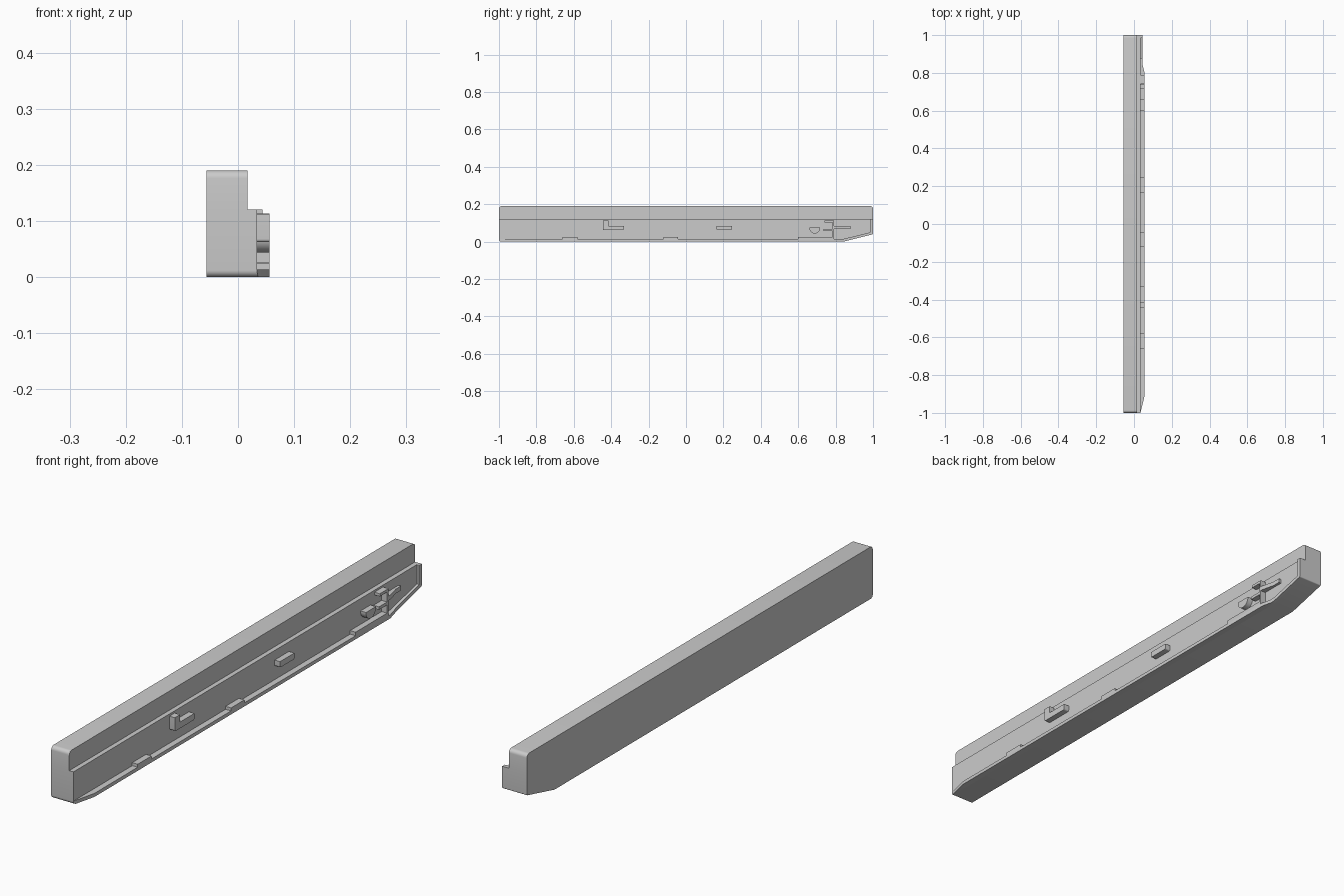
import bpy, bmesh, math
from mathutils import Vector

if "Cube" in bpy.data.objects:
    bpy.data.objects.remove(bpy.data.objects["Cube"])

BACK, STEP, FACE, OUT, END = -0.056, 0.017, 0.034, 0.056, 0.044


def fillet(points, steps=6):
    """Turn (y, z, radius) corners into a rounded (y, z) outline."""
    out = []
    for i, (y, z, r) in enumerate(points):
        p = Vector((y, z))
        if r == 0:
            out.append(p)
            continue
        a = (Vector(points[i - 1][:2]) - p).normalized()
        b = (Vector(points[(i + 1) % len(points)][:2]) - p).normalized()
        half = a.angle(b) / 2
        centre = p + (a + b).normalized() * (r / math.sin(half))
        start = p + a * (r / math.tan(half)) - centre
        end = p + b * (r / math.tan(half)) - centre
        turn = start.angle(end)
        for k in range(steps + 1):
            t = k / steps
            out.append(centre + (start * math.sin((1 - t) * turn)
                                 + end * math.sin(t * turn)) / math.sin(turn))
    return out


def prism(outline, x0, x1):
    """Extrude a (y, z) outline along x."""
    bm = bmesh.new()
    face = bm.faces.new([bm.verts.new((x0, y, z)) for y, z in outline])
    ext = bmesh.ops.extrude_face_region(bm, geom=[face], use_keep_orig=True)["geom"]
    for v in ext:
        if isinstance(v, bmesh.types.BMVert):
            v.co.x = x1
    bmesh.ops.recalc_face_normals(bm, faces=bm.faces)
    return bm


def split(bm, co, no):
    bmesh.ops.bisect_plane(bm, geom=bm.verts[:] + bm.edges[:] + bm.faces[:],
                           dist=1e-6, plane_co=co, plane_no=no)


def finish(bm, name):
    bmesh.ops.recalc_face_normals(bm, faces=bm.faces)
    mesh = bpy.data.meshes.new(name)
    bm.to_mesh(mesh)
    bm.free()
    ob = bpy.data.objects.new(name, mesh)
    bpy.context.collection.objects.link(ob)
    bpy.ops.object.select_all(action='DESELECT')
    ob.select_set(True)
    bpy.context.view_layer.objects.active = ob
    bpy.ops.object.shade_smooth_by_angle(angle=math.radians(25))
    return ob


def outer_x(y):
    """Outer limit of the raised details: tapered at both ends."""
    if y < -0.91:
        return FACE + (OUT - FACE) * (y + 1) / 0.09
    return OUT - (OUT - END) * min(max((y - 0.8) / 0.05, 0), 1)


def detail(name, outline):
    bm = prism(outline, FACE - 0.001, OUT)
    for y in (-0.91, 0.8, 0.85):
        split(bm, (0, y, 0), (0, 1, 0))
    for v in bm.verts:
        if v.co.x > FACE:
            v.co.x = outer_x(v.co.y)
    finish(bm, name)


def bar(name, y0, y1, z0, z1, r=0.0):
    detail(name, fillet([(y0, z0, r), (y1, z0, r), (y1, z1, 0), (y0, z1, 0)]))


# Main rail: side outline extruded, then the lower face pushed out as a ledge
bm = prism(fillet([(-1, 0, 0.012), (0.84, 0, 0), (1, 0.04, 0.004),
                   (1, 0.19, 0.014), (-1, 0.19, 0.014)]), BACK, STEP)
split(bm, (0, 0, 0.12), (0, 0, 1))
lower = [f for f in bm.faces if f.calc_center_median().z < 0.12
         and all(abs(v.co.x - STEP) < 1e-5 for v in f.verts)]
ext = bmesh.ops.extrude_face_region(bm, geom=lower)["geom"]
for v in ext:
    if isinstance(v, bmesh.types.BMVert):
        v.co.x = FACE
finish(bm, "rail_body")

# Raised rim along the bottom, slope and far end, with three raised tabs
tabs = []
for y0, y1, top in ((0.6, 0.79, 0.026), (-0.12, -0.043, 0.024), (-0.66, -0.58, 0.024)):
    tabs += [(y1, 0.013, 0), (y1, top, 0), (y0, top, 0), (y0, 0.013, 0)]
detail("bottom_rim", fillet(
    [(-1, 0, 0.012), (0.84, 0, 0), (1, 0.04, 0.004), (1, 0.12, 0), (0.985, 0.12, 0),
     (0.985, 0.05, 0), (0.835, 0.013, 0)] + tabs + [(-1, 0.013, 0)]))

# L-shaped hook and plain stop block
detail("hook_block", fillet([(-0.445, 0.062, 0.006), (-0.332, 0.062, 0.006),
                             (-0.332, 0.085, 0), (-0.415, 0.085, 0),
                             (-0.415, 0.112, 0), (-0.445, 0.112, 0)]))
bar("stop_block", 0.163, 0.246, 0.063, 0.085, 0.005)

# Half-round peg
detail("half_round_peg", [(0.66, 0.075)] + [
    (0.6885 - 0.0285 * math.cos(a), 0.072 - 0.0285 * math.sin(a))
    for a in (math.pi * k / 16 for k in range(17))] + [(0.717, 0.075)])

# Latch: upright wall with two arms on one side, and a fin on the other
detail("latch", [(0.782, 0.02), (0.79, 0.02), (0.79, 0.113), (0.74, 0.113),
                 (0.74, 0.103), (0.782, 0.103), (0.782, 0.067), (0.735, 0.067),
                 (0.735, 0.056), (0.782, 0.056)])
bar("latch_fin", 0.79, 0.88, 0.069, 0.085)
